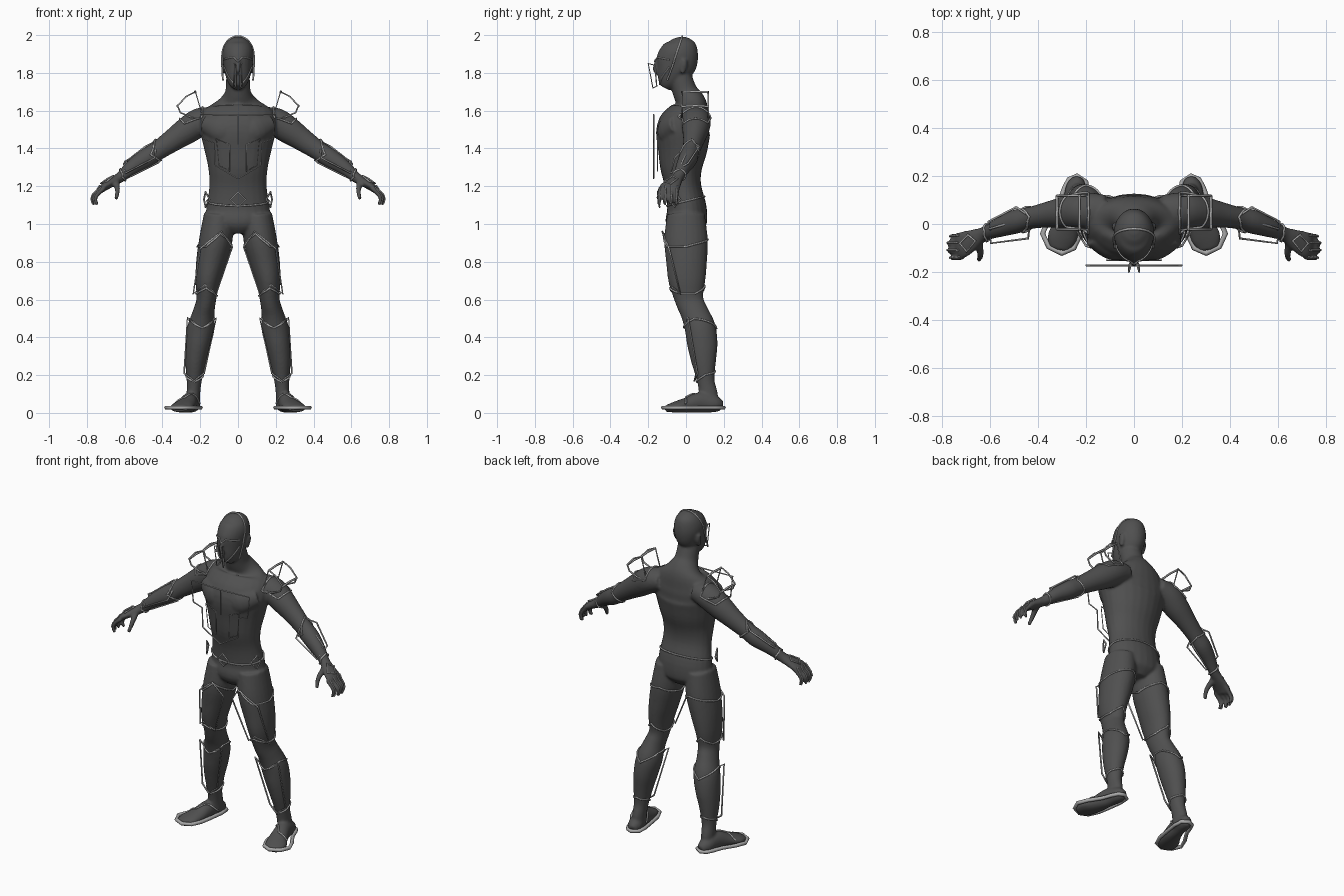
import bpy, bmesh, math
from mathutils import Vector
from mathutils.bvhtree import BVHTree


def material(name, v):
    m = bpy.data.materials.new(name)
    m.diffuse_color = (v, v, v, 1)
    return m


DARK, LIGHT = material("dark_suit", 0.08), material("light_trim", 0.4)
bm = bmesh.new()


def catmull(a, b, c, d, t):
    return [0.5 * (2*q + (r-p)*t + (2*p-5*q+4*r-s)*t*t + (3*q-p-3*r+s)*t**3)
            for p, q, r, s in zip(a, b, c, d)]


def loft(secs, ref=(0, 1, 0), mirror=True, steps=4, sides=24):
    """Closed skin through (x, y, z, radius along ref, radius across)."""
    s = [secs[0]] + list(secs) + [secs[-1]]
    path = [catmull(*s[i:i+4], k / steps) for i in range(len(s) - 3) for k in range(steps)]
    path.append(list(secs[-1]))
    for sx in ((1, -1) if mirror else (1,)):
        rings = []
        for i, p in enumerate(path):
            t = Vector(path[min(i+1, len(path)-1)][:3]) - Vector(path[max(i-1, 0)][:3])
            t.normalize()
            u = Vector(ref)
            u = (u - t * u.dot(t)).normalized()
            w = t.cross(u)
            ring = []
            for k in range(sides):
                a = 2 * math.pi * k / sides
                v = Vector(p[:3]) + u * p[3] * math.cos(a) + w * p[4] * math.sin(a)
                ring.append(bm.verts.new((v.x * sx, v.y, v.z)))
            rings.append(ring)
        for r0, r1 in zip(rings, rings[1:]):
            for k in range(sides):
                j = (k + 1) % sides
                bm.faces.new((r0[k], r0[j], r1[j], r1[k]))
        bm.faces.new(rings[0][::-1])
        bm.faces.new(rings[-1])


# torso and neck
loft([(0, .0, .95, .07, .07), (0, .0, 1.0, .108, .165), (0, .005, 1.08, .105, .168),
      (0, -.015, 1.2, .095, .152), (0, -.025, 1.3, .112, .158), (0, -.018, 1.4, .132, .18),
      (0, -.013, 1.5, .143, .203), (0, .012, 1.57, .118, .2), (0, .028, 1.62, .088, .16),
      (0, .02, 1.655, .076, .1), (0, -.005, 1.7, .066, .068), (0, -.03, 1.78, .06, .062),
      (0, -.04, 1.84, .05, .05)], mirror=False)
# head
loft([(0, -.115, 1.722, .028, .03), (0, -.1, 1.75, .055, .052), (0, -.08, 1.79, .08, .067),
      (0, -.055, 1.845, .108, .078), (0, -.036, 1.9, .104, .084), (0, -.024, 1.945, .085, .072),
      (0, -.022, 1.975, .055, .048), (0, -.022, 1.99, .02, .018)], mirror=False)
# nose and ears
loft([(0, -.155, 1.87, .008, .01), (0, -.165, 1.82, .012, .014), (0, -.15, 1.80, .01, .012)], mirror=False)
loft([(.074, -.02, 1.8, .012, .01), (.08, -.012, 1.84, .02, .011), (.082, -.008, 1.87, .012, .01)])
# chest muscles
loft([(.02, -.105, 1.47, .035, .05), (.09, -.105, 1.5, .045, .07), (.17, -.05, 1.53, .045, .05)], ref=(0, 1, 0))
# legs
loft([(.1, .0, 1.05, .1, .08), (.117, .0, .92, .115, .088), (.142, .003, .8, .108, .08),
      (.16, .005, .7, .098, .066), (.168, .017, .6, .076, .052), (.182, .045, .53, .074, .058),
      (.196, .075, .45, .082, .072), (.212, .087, .36, .08, .066), (.225, .094, .27, .065, .054),
      (.232, .105, .17, .046, .04), (.236, .118, .1, .05, .036), (.236, .12, .03, .05, .036)])
# feet
loft([(.233, .19, .032, .026, .022), (.24, .155, .045, .043, .042), (.255, .08, .055, .055, .043),
      (.275, .0, .04, .04, .054), (.3, -.06, .03, .028, .062), (.313, -.105, .022, .018, .042)], ref=(0, 0, 1))
# arms down to the palm
loft([(.12, .05, 1.56, .07, .06), (.2, .055, 1.54, .077, .075), (.27, .05, 1.495, .07, .072),
      (.35, .04, 1.44, .055, .06), (.43, .025, 1.385, .046, .051), (.49, .01, 1.345, .05, .052),
      (.56, -.015, 1.30, .04, .041), (.62, -.04, 1.25, .03, .029), (.66, -.06, 1.225, .04, .025),
      (.71, -.085, 1.195, .055, .021), (.73, -.095, 1.175, .048, .016)])
# fingers and thumb
for i in range(4):
    y = -.047 - .03 * i
    x = .755 + (.012 if i in (1, 2) else 0)
    loft([(.71, y, 1.19, .013, .014), (x - .01, y - .003, 1.155, .012, .012),
          (x, y - .004, 1.13, .011, .011), (x - .01, y - .006, 1.1, .009, .009)], sides=12)
loft([(.645, -.08, 1.22, .018, .018), (.638, -.125, 1.18, .014, .015), (.645, -.15, 1.13, .01, .011)],
     ref=(1, 0, 0), sides=12)

bmesh.ops.recalc_face_normals(bm, faces=bm.faces)
me = bpy.data.meshes.new("body")
bm.to_mesh(me)
bm.free()
body = bpy.data.objects.new("body", me)
bpy.context.collection.objects.link(body)
me.materials.append(DARK)
rm = body.modifiers.new("blend", 'REMESH')
rm.mode, rm.voxel_size, rm.use_smooth_shade = 'VOXEL', 0.0075, True
sm = body.modifiers.new("soften", 'SMOOTH')
sm.iterations = 5
dg = bpy.context.evaluated_depsgraph_get()
tree = BVHTree.FromObject(body, dg)


def trim(name, pts, r=.005, closed=True, wrap=False, mirror=True):
    """Thin piping along points, optionally pulled onto the body surface."""
    pts = [Vector(p) for p in pts]
    if wrap:
        ends = pts + pts[:1] if closed else pts
        fine = [a.lerp(b, k / 6) for a, b in zip(ends, ends[1:]) for k in range(6)]
        fine += [] if closed else [pts[-1]]
        pts = []
        for p in fine:
            loc, nor, _, _ = tree.find_nearest(p)
            pts.append(loc + nor * r * .5)
    cu = bpy.data.curves.new(name, 'CURVE')
    cu.dimensions, cu.bevel_depth, cu.bevel_resolution, cu.use_fill_caps = '3D', r, 1, True
    for sx in ((1, -1) if mirror else (1,)):
        sp = cu.splines.new('POLY')
        sp.points.add(len(pts) - 1)
        for q, p in zip(sp.points, pts):
            q.co = (p.x * sx, p.y, p.z, 1)
        sp.use_cyclic_u = closed
    cu.materials.append(LIGHT)
    ob = bpy.data.objects.new(name, cu)
    bpy.context.collection.objects.link(ob)


# helmet: arch over the crown, visor brow, face plate
arch = [(.084 * math.cos(a), -.02 - .035 * (1 - math.sin(a)), 1.89 + .104 * math.sin(a))
        for a in [math.pi * k / 16 for k in range(17)]]
trim("helmet_arch", [(.08, -.1, 1.76), (.084, -.07, 1.84)] + arch + [(-.084, -.07, 1.84), (-.08, -.1, 1.76)],
     closed=False, mirror=False)
trim("helmet_brow", [(0, -.17, 1.86), (.03, -.17, 1.885), (.08, -.09, 1.87)], .004, False, True)
trim("helmet_cheek", [(.08, -.09, 1.83), (.06, -.14, 1.77), (.02, -.16, 1.73)], .004, False, True)
trim("face_plate", [(.022, -.2, 1.85), (.022, -.175, 1.72), (.012, -.155, 1.73), (.012, -.165, 1.84)], .004)
# chest and stomach plates held just off the body
trim("chest_plate", [(0, -.172, 1.575), (.2, -.172, 1.58), (.185, -.172, 1.45), (.125, -.172, 1.43),
                     (.12, -.172, 1.31), (0, -.172, 1.24)], .004, False)
trim("chest_centre", [(0, -.172, 1.575), (0, -.172, 1.42)], .003, False, mirror=False)
trim("stomach_plate", [(.045, -.15, 1.42), (.115, -.15, 1.45), (.1, -.15, 1.31), (.045, -.15, 1.28)], .003)
# belt with buckle and hip clips
belt = [(.19 * math.cos(a), .13 * math.sin(a), 1.125 + .03 * math.sin(a))
        for a in [math.pi * k / 8 for k in range(16)]]
trim("belt", belt, wrap=True, mirror=False)
trim("buckle", [(0, -.15, 1.17), (.04, -.145, 1.13), (0, -.14, 1.09), (-.04, -.145, 1.13)], mirror=False)
trim("hip_clip", [(.172, -.06, 1.17), (.18, -.03, 1.13), (.172, -.06, 1.09), (.15, -.09, 1.13)])
# thigh guards: floating frame and two bands
trim("thigh_frame", [(.088, -.125, .96), (.2, -.09, .87), (.237, -.03, .63), (.175, -.085, .68),
                     (.115, -.06, .63), (.03, -.1, .88)])
trim("thigh_band", [(.088, -.13, .95), (.17, -.1, .88), (.22, 0, .88), (.17, .11, .91),
                    (.1, .13, .92), (.035, .0, .88)], wrap=True)
trim("knee_band", [(.168, -.09, .66), (.225, -.03, .63), (.23, .05, .63), (.17, .12, .67),
                   (.11, .05, .62), (.11, -.03, .62)], wrap=True)
# shin guards
trim("shin_band", [(.19, -.01, .45), (.26, .04, .5), (.28, .1, .5), (.2, .18, .45),
                   (.11, .1, .5), (.12, .03, .5)], wrap=True)
trim("shin_frame", [(.19, -.005, .45), (.268, .01, .505), (.285, .06, .21), (.232, .045, .17),
                    (.18, .055, .21), (.115, .005, .5)])
trim("ankle_band", [(.23, .04, .16), (.29, .1, .2), (.23, .17, .22), (.17, .1, .2)], wrap=True)
# sole rims and instep straps
sole = [(.237, .2), (.2, .175), (.197, .12), (.21, .03), (.222, -.04), (.25, -.1), (.3, -.122),
        (.355, -.095), (.38, -.04), (.355, .02), (.31, .09), (.288, .15), (.27, .185)]
trim("sole_rim", [(x, y, .028) for x, y in sole], .011)
trim("instep_strap", [(.21, .1, .05), (.25, .04, .1), (.28, .0, .08), (.34, .0, .05)], wrap=True, closed=False)
# shoulder guards: arched frame standing above the shoulder
for side, y in (("front", -.022), ("back", .118)):
    trim("shoulder_" + side, [(.185, y, 1.56), (.225, y, 1.7), (.275, y, 1.675), (.32, y, 1.625),
                              (.305, y, 1.59), (.25, y, 1.565)])
for x, z in ((.227, 1.697), (.32, 1.622)):
    trim("shoulder_bridge", [(x, -.022, z), (x, .05, z + .005), (x, .118, z)], .006, False)
trim("shoulder_band", [(.19, .05, 1.64), (.19, -.04, 1.57), (.29, -.03, 1.54), (.31, .05, 1.56),
                       (.29, .13, 1.54), (.19, .14, 1.57)], wrap=True)
# forearm guards and back-of-hand plates
trim("elbow_band", [(.43, .03, 1.44), (.46, -.05, 1.37), (.41, .0, 1.33), (.41, .06, 1.35), (.47, .07, 1.4)],
     wrap=True)
trim("forearm_frame", [(.43, .03, 1.44), (.49, .07, 1.41), (.605, .01, 1.32), (.595, -.08, 1.27),
                       (.44, -.06, 1.35)])
trim("forearm_edge", [(.43, .03, 1.435), (.6, -.02, 1.33), (.57, -.04, 1.25), (.42, .01, 1.325)])
trim("wrist_band", [(.62, -.03, 1.29), (.61, -.08, 1.25), (.59, -.03, 1.22), (.62, .01, 1.26)], wrap=True)
trim("hand_plate", [(.66, -.07, 1.255), (.69, -.045, 1.24), (.725, -.08, 1.215), (.695, -.115, 1.225)])
for i in range(4):
    y = -.048 - .03 * i
    trim("finger_trim", [(.725, y, 1.2), (.765, y, 1.16), (.78, y, 1.12), (.77, y, 1.09)], .004, False, True)
